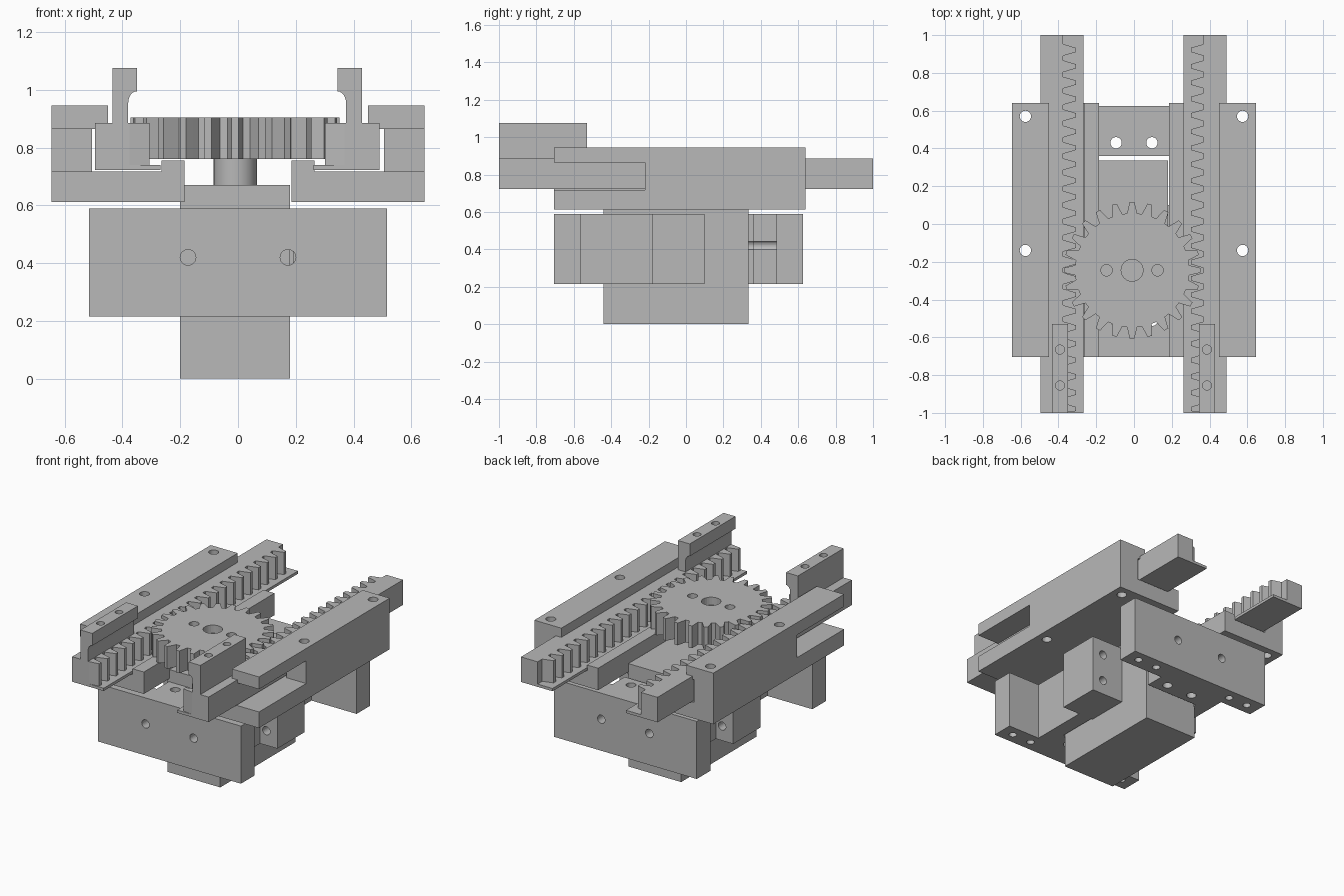
import bpy, bmesh, math
from mathutils import Matrix, Vector

cube = bpy.data.objects.get("Cube")
if cube:
    bpy.data.objects.remove(cube, do_unlink=True)

grey = bpy.data.materials.new("plain_grey")
grey.use_nodes = True
grey.diffuse_color = (0.48, 0.48, 0.48, 1)
grey.node_tree.nodes["Principled BSDF"].inputs["Base Color"].default_value = grey.diffuse_color


def finish(name, bm):
    bmesh.ops.recalc_face_normals(bm, faces=bm.faces)
    mesh = bpy.data.meshes.new(name)
    bm.to_mesh(mesh)
    bm.free()
    mesh.materials.append(grey)
    ob = bpy.data.objects.new(name, mesh)
    bpy.context.collection.objects.link(ob)
    return ob


def prism(name, pts, lo, hi, axis="z"):
    """Extrude a 2D outline: (x, y) along z, or (x, z) along y."""
    bm = bmesh.new()
    place = (lambda a, b: (a, b, lo)) if axis == "z" else (lambda a, b: (a, lo, b))
    face = bm.faces.new([bm.verts.new(place(*p)) for p in pts])
    new = bmesh.ops.extrude_face_region(bm, geom=[face])["geom"]
    step = Vector((0, 0, hi - lo) if axis == "z" else (0, hi - lo, 0))
    bmesh.ops.translate(bm, verts=[v for v in new if isinstance(v, bmesh.types.BMVert)], vec=step)
    return finish(name, bm)


def box(name, x0, x1, y0, y1, z0, z1):
    return prism(name, [(x0, y0), (x1, y0), (x1, y1), (x0, y1)], z0, z1)


def cylinder(name, centre, r, depth, axis="z", sides=24):
    bm = bmesh.new()
    turn = Matrix.Rotation(math.pi / 2, 4, "X") if axis == "y" else Matrix()
    bmesh.ops.create_cone(bm, cap_ends=True, segments=sides, radius1=r, radius2=r,
                          depth=depth, matrix=Matrix.Translation(centre) @ turn)
    return finish(name, bm)


def boolean(ob, tool, operation):
    mod = ob.modifiers.new("cut", "BOOLEAN")
    mod.operation, mod.object, mod.solver = operation, tool, "EXACT"
    tool.hide_render = True
    bpy.context.view_layer.objects.active = ob
    bpy.ops.object.modifier_apply(modifier=mod.name)
    bpy.data.objects.remove(tool, do_unlink=True)


def drill(ob, centres, r, depth, axis="z"):
    for c in centres:
        boolean(ob, cylinder("hole_cutter", c, r, depth, axis), "DIFFERENCE")


def smooth(ob):
    bpy.ops.object.select_all(action="DESELECT")
    ob.select_set(True)
    bpy.context.view_layer.objects.active = ob
    bpy.ops.object.shade_smooth_by_angle(angle=math.radians(25))


# Motor body and shaft
GX, GY = -0.01, -0.245
box("motor_body", -0.2, 0.18, -0.44, 0.335, 0, 0.67)
smooth(cylinder("motor_shaft", (GX, GY, 0.72), 0.075, 0.12))

# Motor clamps: the rear one is the front one turned half round
LOW, TOP = 0.215, 0.59
for s, label in ((1, "front"), (-1, "rear")):
    def at(x, y):
        return (s * x, -0.04 + s * (y + 0.04))
    outline = [(-0.515, -0.705), (0.515, -0.705), (0.515, -0.565), (0.285, -0.565),
               (0.285, -0.18), (0.19, -0.18), (0.19, -0.44), (-0.19, -0.44),
               (-0.19, -0.565), (-0.515, -0.565)]
    clamp = prism(label + "_clamp", [at(*p) for p in outline], LOW, TOP)
    drill(clamp, [(*at(x, -0.635), LOW) for x in (-0.43, -0.29, 0.29, 0.43)], 0.024, 0.2)
    drill(clamp, [(*at(x, -0.51), 0.4) for x in (-0.095, 0.095)], 0.03, 0.6)
    drill(clamp, [(x, at(0, -0.57)[1], 0.42) for x in (-0.173, 0.173)], 0.027, 0.5, "y")

# Side posts between the clamps
for s, label in ((1, "left"), (-1, "right")):
    post = box(label + "_post", s * 0.18, s * 0.41, -0.18, 0.1, LOW, TOP)
    drill(post, [(s * 0.33, -0.04, z) for z in (0.31, 0.49)], 0.027, 0.5, "y")

# Pinion gear
TEETH, PITCH_R = 24, 0.33
pitch = 2 * math.pi * PITCH_R / TEETH
outline = []
for i in range(TEETH):
    for off, r in ((-0.34, 0.302), (-0.24, 0.328), (-0.13, 0.362),
                   (0.13, 0.362), (0.24, 0.328), (0.34, 0.302)):
        a = 2 * math.pi * (i + off) / TEETH
        outline.append((GX + r * math.cos(a), GY + r * math.sin(a)))
gear = prism("pinion_gear", outline, 0.76, 0.905)
drill(gear, [(GX + d, GY, 0.83) for d in (-0.135, 0.135)], 0.03, 0.3)
drill(gear, [(GX, GY, 0.905)], 0.058, 0.1)


def rack_outline(s, mid):
    """Toothed bar with teeth pointing at the middle."""
    def px(d):
        return mid + s * d
    pts = [(px(0.492), 1), (px(0.492), -1), (px(0.372), -1)]
    y = GY + pitch / 2 - 9 * pitch
    while y < 1:
        for off, d in ((-0.36, 0.372), (-0.13, 0.304), (0.13, 0.304), (0.36, 0.372)):
            yy = y + off * pitch
            if -1 < yy < 1:
                pts.append((px(d), yy))
        y += pitch
    pts.append((px(pts and 0.372), 1))
    return pts


for s, label in ((1, "left"), (-1, "right")):
    mid = -0.003

    # Guide: base with ridge, outer wall, and a cap that overhangs the rack
    profile = [(0.645, 0.612), (0.185, 0.612), (0.185, 0.755), (0.265, 0.755),
               (0.265, 0.717), (0.505, 0.717), (0.505, 0.865), (0.645, 0.865)]
    guide = prism(label + "_guide", [(s * x, z) for x, z in profile], -0.705, 0.64, "y")
    boolean(guide, box("window_cutter", s * 0.48, s * 0.7, -0.8, -0.22, 0.717, 0.9), "DIFFERENCE")
    cap = box(label + "_guide_cap", s * 0.45, s * 0.645, -0.705, 0.64, 0.865, 0.945)
    spots = [(s * 0.575, y) for y in (0.57, -0.14)]
    drill(guide, [(x, y, 0.75) for x, y in spots], 0.03, 0.6)
    drill(cap, [(x, y, 0.9) for x, y in spots], 0.03, 0.4)

    # Sliding rack on its thin sole plate
    prism(label + "_rack", rack_outline(s, mid), 0.738, 0.885)
    box(label + "_rack_sole", mid + s * 0.492, mid + s * 0.265, -1, 1, 0.722, 0.74)

    # Finger mount with a filleted neck
    curve = [(0.377 - 0.03 * (1 - math.cos(t)), 0.955 + 0.04 * math.sin(t))
             for t in (math.pi / 2 * k / 6 for k in range(7))]
    profile = [(0.432, 0.88), (0.377, 0.88)] + curve + [(0.347, 1.075), (0.432, 1.075)]
    mount = prism(label + "_finger_mount", [(mid + s * x, z) for x, z in profile], -1, -0.53, "y")
    drill(mount, [(mid + s * 0.389, y, 1.075) for y in (-0.665, -0.855)], 0.024, 0.16)
